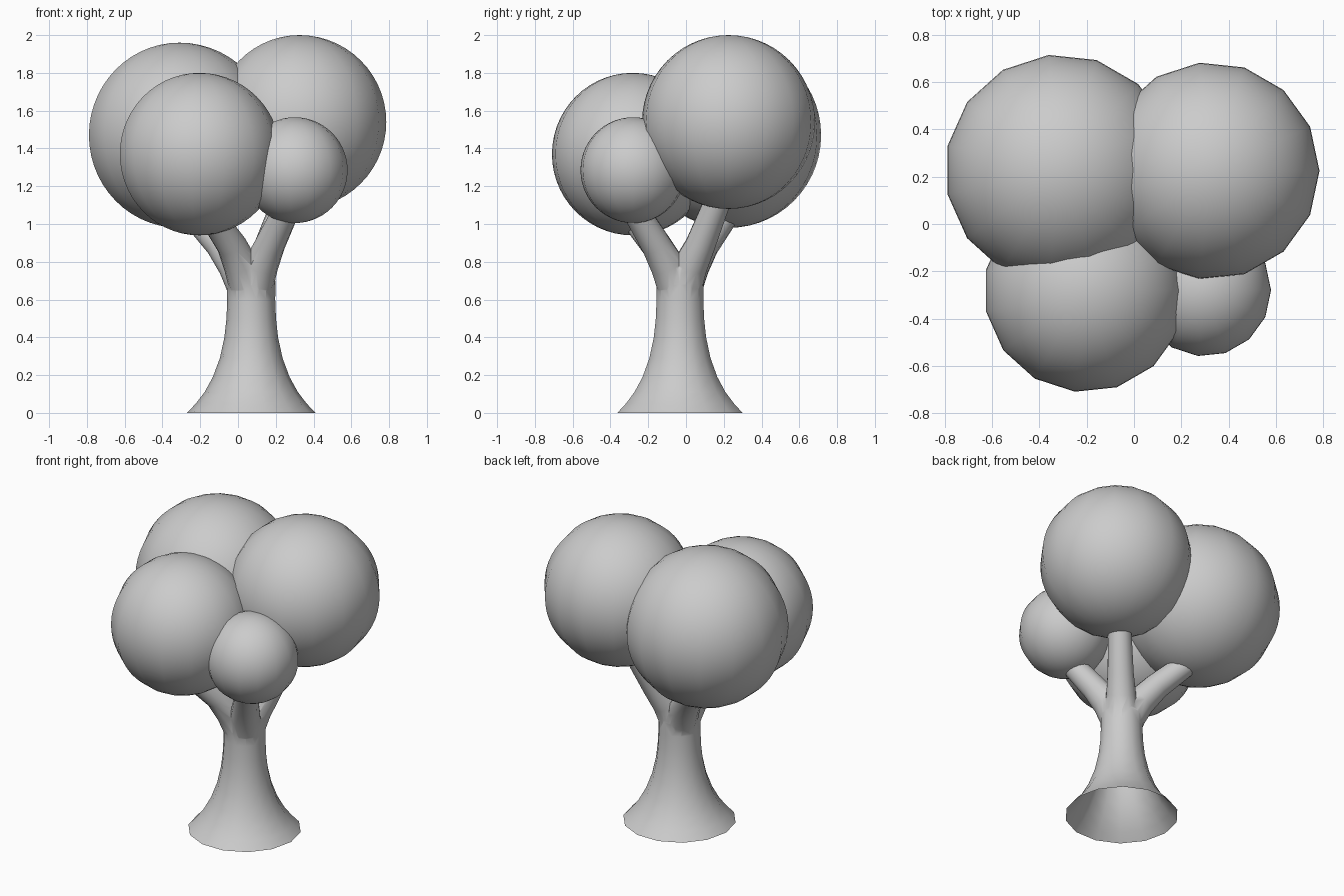
import bpy, bmesh, math
from mathutils import Vector

if "Cube" in bpy.data.objects:
    bpy.data.objects.remove(bpy.data.objects["Cube"])

SIDES = 14
AXIS = Vector((0.07, -0.032, 0))


def tube(name, points, radii):
    """Closed round tube through the points."""
    bm = bmesh.new()
    rings = []
    for i, p in enumerate(points):
        a, b = points[max(i - 1, 0)], points[min(i + 1, len(points) - 1)]
        rot = Vector((0, 0, 1)).rotation_difference((b - a).normalized())
        ring = []
        for k in range(SIDES):
            t = 2 * math.pi * k / SIDES
            ring.append(bm.verts.new(p + rot @ Vector((math.cos(t), math.sin(t), 0)) * radii[i]))
        rings.append(ring)
    for r0, r1 in zip(rings, rings[1:]):
        for k in range(SIDES):
            j = (k + 1) % SIDES
            bm.faces.new((r0[k], r0[j], r1[j], r1[k]))
    bm.faces.new(rings[0][::-1])
    bm.faces.new(rings[-1])
    mesh = bpy.data.meshes.new(name)
    bm.to_mesh(mesh)
    bm.free()
    obj = bpy.data.objects.new(name, mesh)
    bpy.context.collection.objects.link(obj)
    return obj


# Flared trunk
profile = [(0, 0.34), (0.05, 0.293), (0.11, 0.247), (0.19, 0.203), (0.29, 0.166), (0.4, 0.142),
           (0.5, 0.131), (0.6, 0.127), (0.68, 0.128), (0.76, 0.125), (0.82, 0.1), (0.85, 0.05)]
trunk = tube("trunk", [AXIS + Vector((0, 0, z)) for z, r in profile], [r for z, r in profile])

# Four branches curving out of the trunk into the foliage
tips = {
    "branch_back_left": (-0.21, 0.19, 1.02),
    "branch_back_right": (0.24, 0.155, 1.09),
    "branch_front_left": (-0.11, -0.25, 1.0),
    "branch_front_right": (0.24, -0.25, 1.04),
}
for name, tip in tips.items():
    tip = Vector(tip)
    out = Vector((tip.x - AXIS.x, tip.y - AXIS.y, 0))
    path = [AXIS + out * f + Vector((0, 0, z)) for f, z in ((0.06, 0.57), (0.14, 0.68), (0.3, 0.78), (0.58, 0.89))]
    path += [tip, tip + (tip - path[-1]) * 0.5]
    branch = tube(name, path, [0.085, 0.095, 0.092, 0.08, 0.072, 0.07])
    mod = trunk.modifiers.new(name, 'BOOLEAN')
    mod.operation = 'UNION'
    mod.solver = 'EXACT'
    mod.object = branch
    bpy.context.view_layer.objects.active = trunk
    bpy.ops.object.modifier_apply(modifier=mod.name)
    bpy.data.objects.remove(branch)

# Open underside of the trunk
bm = bmesh.new()
bm.from_mesh(trunk.data)
base = [f for f in bm.faces if all(v.co.z < 0.001 for v in f.verts)]
bmesh.ops.delete(bm, geom=base, context='FACES_ONLY')
bm.to_mesh(trunk.data)
bm.free()
bpy.ops.object.select_all(action='DESELECT')
trunk.select_set(True)
bpy.ops.object.shade_smooth_by_angle(angle=math.radians(60))

# Foliage balls: 15 sides around, many rings in height
for name, centre, r in (
    ("foliage_back_left", (-0.31, 0.228, 1.47), 0.49),
    ("foliage_back_right", (0.325, 0.225, 1.54), 0.46),
    ("foliage_front_left", (-0.205, -0.282, 1.37), 0.43),
    ("foliage_front_right", (0.30, -0.28, 1.285), 0.28),
):
    mesh = bpy.data.meshes.new(name)
    bm = bmesh.new()
    bmesh.ops.create_uvsphere(bm, u_segments=15, v_segments=28, radius=r)
    # put a vertex column on the +x side
    first = min(bm.verts, key=lambda v: (v.co - Vector((r, 0, 0))).length)
    turn = -math.atan2(first.co.y, first.co.x)
    c, s = math.cos(turn), math.sin(turn)
    for v in bm.verts:
        x, y, z = v.co
        v.co = Vector((c * x - s * y, s * x + c * y, z))
        v.co += Vector(centre)
    for f in bm.faces:
        f.smooth = True
    bm.to_mesh(mesh)
    bm.free()
    bpy.context.collection.objects.link(bpy.data.objects.new(name, mesh))
